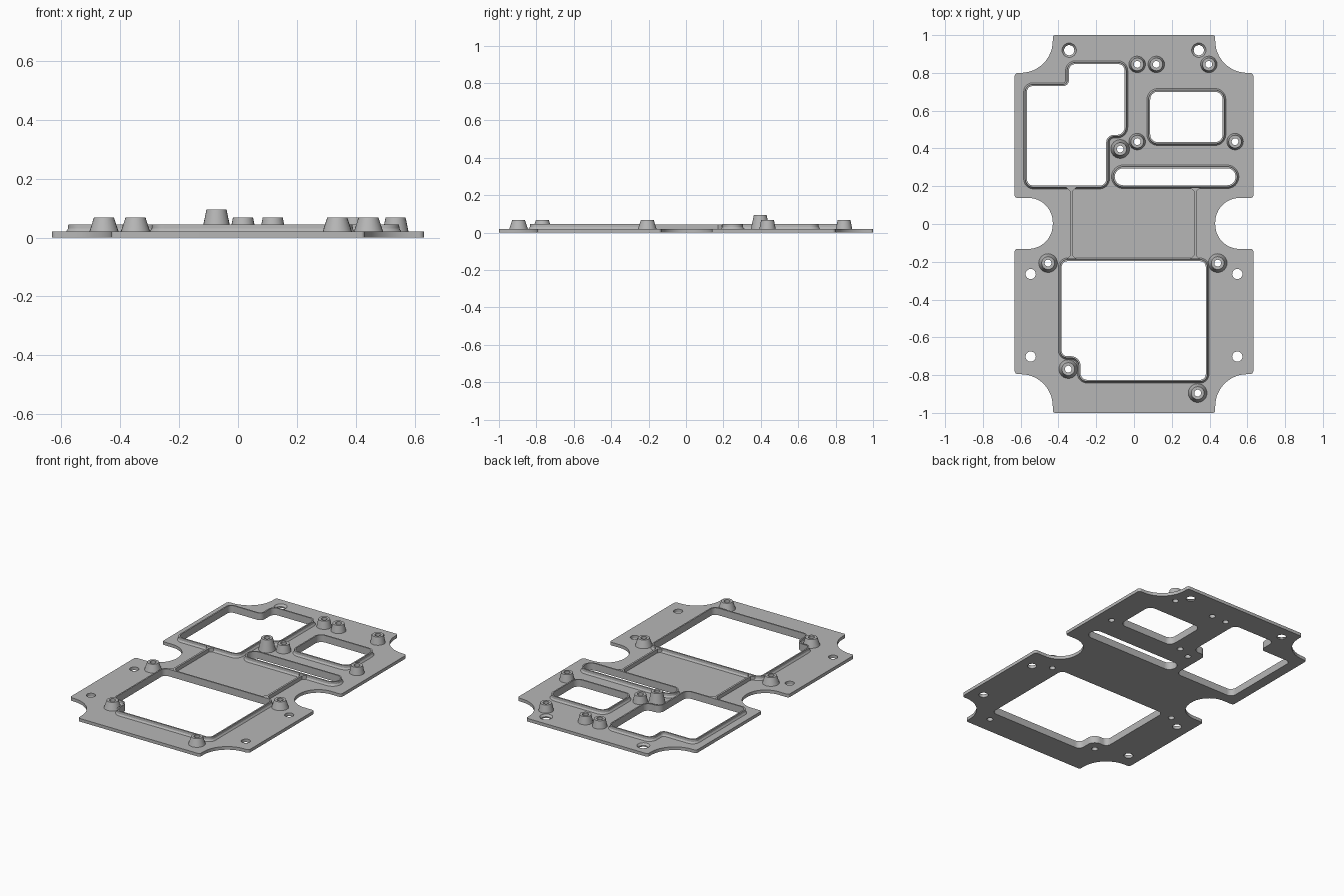
import bpy, bmesh, math
from mathutils import Vector

if "Cube" in bpy.data.objects:
    bpy.data.objects.remove(bpy.data.objects["Cube"])

grey = bpy.data.materials.new("satin_grey")
grey.diffuse_color = (0.47, 0.47, 0.47, 1)
grey.use_nodes = True
grey.node_tree.nodes["Principled BSDF"].inputs["Base Color"].default_value = grey.diffuse_color
T = 0.02       # plate thickness
RIM = 0.045    # rim height


def rounded(corners, steps=8):
    """Closed outline from (x, y, radius) corners."""
    pts = []
    n = len(corners)
    for i, (x, y, r) in enumerate(corners):
        p = Vector((x, y))
        a = (Vector(corners[i - 1][:2]) - p).normalized()
        b = (Vector(corners[(i + 1) % n][:2]) - p).normalized()
        if r == 0:
            pts.append(p)
            continue
        half = a.angle(b) / 2
        t = r / math.tan(half)
        c = p + (a + b).normalized() * r / math.sin(half)
        va, vb = p + a * t - c, p + b * t - c
        total = va.angle(vb)
        for k in range(steps + 1):
            f = k / steps
            v = (va * math.sin((1 - f) * total) + vb * math.sin(f * total)) / math.sin(total)
            pts.append(c + v)
    return pts


def rect(x0, y0, x1, y1, r):
    return rounded([(x0, y0, r), (x1, y0, r), (x1, y1, r), (x0, y1, r)])


def circle(x, y, r, n=24):
    return [Vector((x + r * math.cos(k * math.tau / n), y + r * math.sin(k * math.tau / n)))
            for k in range(n)]


def finish(name, mesh):
    mesh.materials.clear()
    mesh.materials.append(grey)
    ob = bpy.data.objects.new(name, mesh)
    bpy.context.collection.objects.link(ob)
    bpy.ops.object.select_all(action='DESELECT')
    ob.select_set(True)
    bpy.context.view_layer.objects.active = ob
    bpy.ops.object.shade_smooth_by_angle(angle=math.radians(30))
    return ob


def sheet(name, loops, z0, z1):
    """Flat sheet: first loop is the outline, the others are openings."""
    cu = bpy.data.curves.new(name + "_profile", 'CURVE')
    cu.dimensions, cu.fill_mode, cu.extrude = '2D', 'BOTH', (z1 - z0) / 2
    for loop in loops:
        s = cu.splines.new('POLY')
        s.points.add(len(loop) - 1)
        for p, v in zip(s.points, loop):
            p.co = (v.x, v.y, 0, 1)
        s.use_cyclic_u = True
    tmp = bpy.data.objects.new(name + "_profile", cu)
    bpy.context.collection.objects.link(tmp)
    bpy.context.view_layer.update()
    me = bpy.data.meshes.new_from_object(tmp.evaluated_get(bpy.context.evaluated_depsgraph_get()))
    bpy.data.objects.remove(tmp)
    bm = bmesh.new()
    bm.from_mesh(me)
    bmesh.ops.remove_doubles(bm, verts=bm.verts, dist=1e-5)
    bmesh.ops.translate(bm, verts=bm.verts, vec=(0, 0, (z0 + z1) / 2))
    bmesh.ops.recalc_face_normals(bm, faces=bm.faces)
    bm.to_mesh(me)
    bm.free()
    return finish(name, me)


def skin(name, rings):
    """Closed band through successive rings of equal length."""
    bm = bmesh.new()
    vs = [[bm.verts.new(p) for p in ring] for ring in rings]
    n = len(vs[0])
    for i, ring in enumerate(vs):
        nxt = vs[(i + 1) % len(vs)]
        for k in range(n):
            bm.faces.new((ring[k], ring[(k + 1) % n], nxt[(k + 1) % n], nxt[k]))
    bmesh.ops.recalc_face_normals(bm, faces=bm.faces)
    me = bpy.data.meshes.new(name)
    bm.to_mesh(me)
    bm.free()
    return finish(name, me)


def offset(loop, d):
    """Move a counter-clockwise loop outwards by d."""
    out = []
    for i, p in enumerate(loop):
        a = (p - loop[i - 1]).normalized()
        b = (loop[(i + 1) % len(loop)] - p).normalized()
        na, nb = Vector((a.y, -a.x)), Vector((b.y, -b.x))
        out.append(p + (na + nb) * d / (1 + na.dot(nb)))
    return out


def rim(name, loop):
    prof = [(0, T - 0.001), (0, RIM), (0.009, RIM), (0.010, 0.03), (0.017, T), (0.017, T - 0.001)]
    skin(name, [[(p.x, p.y, z) for p in offset(loop, d)] for d, z in prof])


def lathe(name, x, y, prof):
    skin(name, [[(p.x, p.y, z) for p in circle(x, y, r)] for r, z in prof])


# Plate outline: right half, mirrored to the left
half = [(0.43, -1, 0.012), (0.43, -0.795, 0.17), (0.632, -0.795, 0.018), (0.632, -0.132, 0.015),
        (0.43, -0.132, 0.13), (0.43, 0.138, 0.13), (0.632, 0.138, 0.015), (0.632, 0.8, 0.018),
        (0.43, 0.8, 0.17), (0.43, 1, 0.012)]
outline = rounded(half + [(-x, y, r) for x, y, r in reversed(half)], 12)

# Openings
openings = {
    "lower_window": rounded([(-0.283, -0.825, 0.035), (0.38, -0.825, 0.03), (0.38, -0.197, 0.03),
                             (-0.383, -0.197, 0.03), (-0.383, -0.7, 0.03), (-0.283, -0.7, 0.05)]),
    "upper_left_window": rounded([(-0.567, 0.203, 0.035), (-0.147, 0.203, 0.035), (-0.147, 0.472, 0.04),
                                  (-0.05, 0.472, 0.04), (-0.05, 0.847, 0.035), (-0.345, 0.847, 0.035),
                                  (-0.345, 0.73, 0.03), (-0.567, 0.73, 0.03)]),
    "upper_right_window": rect(0.086, 0.433, 0.469, 0.7, 0.04),
    "slot": rect(-0.102, 0.205, 0.538, 0.295, 0.0445),
}
for name, loop in openings.items():
    rim(name + "_rim", loop)

# Screw bosses: x, y, base radius, height
bosses = [(-0.455, -0.207, 0.05, 0.068), (0.443, -0.207, 0.05, 0.068), (-0.348, -0.768, 0.05, 0.068),
          (0.337, -0.895, 0.05, 0.068), (0.017, 0.845, 0.044, 0.068), (0.118, 0.845, 0.044, 0.068),
          (0.396, 0.845, 0.044, 0.068), (0.017, 0.436, 0.044, 0.068), (0.535, 0.436, 0.044, 0.068),
          (-0.073, 0.397, 0.05, 0.095)]
holes = []
for i, (x, y, r, h) in enumerate(bosses):
    lathe(f"boss_{i + 1}", x, y, [(0.018, T - 0.001), (r, T - 0.001), (0.034, h), (0.018, h)])
    holes.append(circle(x, y, 0.018))

# Plain and countersunk mounting holes
for sx in (-1, 1):
    holes += [circle(sx * 0.547, y, 0.027) for y in (-0.265, -0.702)]
    holes.append(circle(sx * 0.343, 0.92, 0.038))
    lathe("countersink", sx * 0.343, 0.92, [(0.038, 0), (0.038, T), (0.027, 0.008), (0.027, 0)])

sheet("base_plate", [outline] + list(openings.values()) + holes, 0, T)

# Ribs beside the centre panel, flared where they meet the rims
for name, x in (("left_rib", -0.332), ("right_rib", 0.324)):
    w, f, y0, y1 = 0.006, 0.02, -0.186, 0.192
    sheet(name, [rounded([(x - w - f, y0, 0), (x + w + f, y0, 0), (x + w, y0 + f, 0), (x + w, y1 - f, 0),
                          (x + w + f, y1, 0), (x - w - f, y1, 0), (x - w, y1 - f, 0), (x - w, y0 + f, 0)])],
          T - 0.001, RIM - 0.001)
